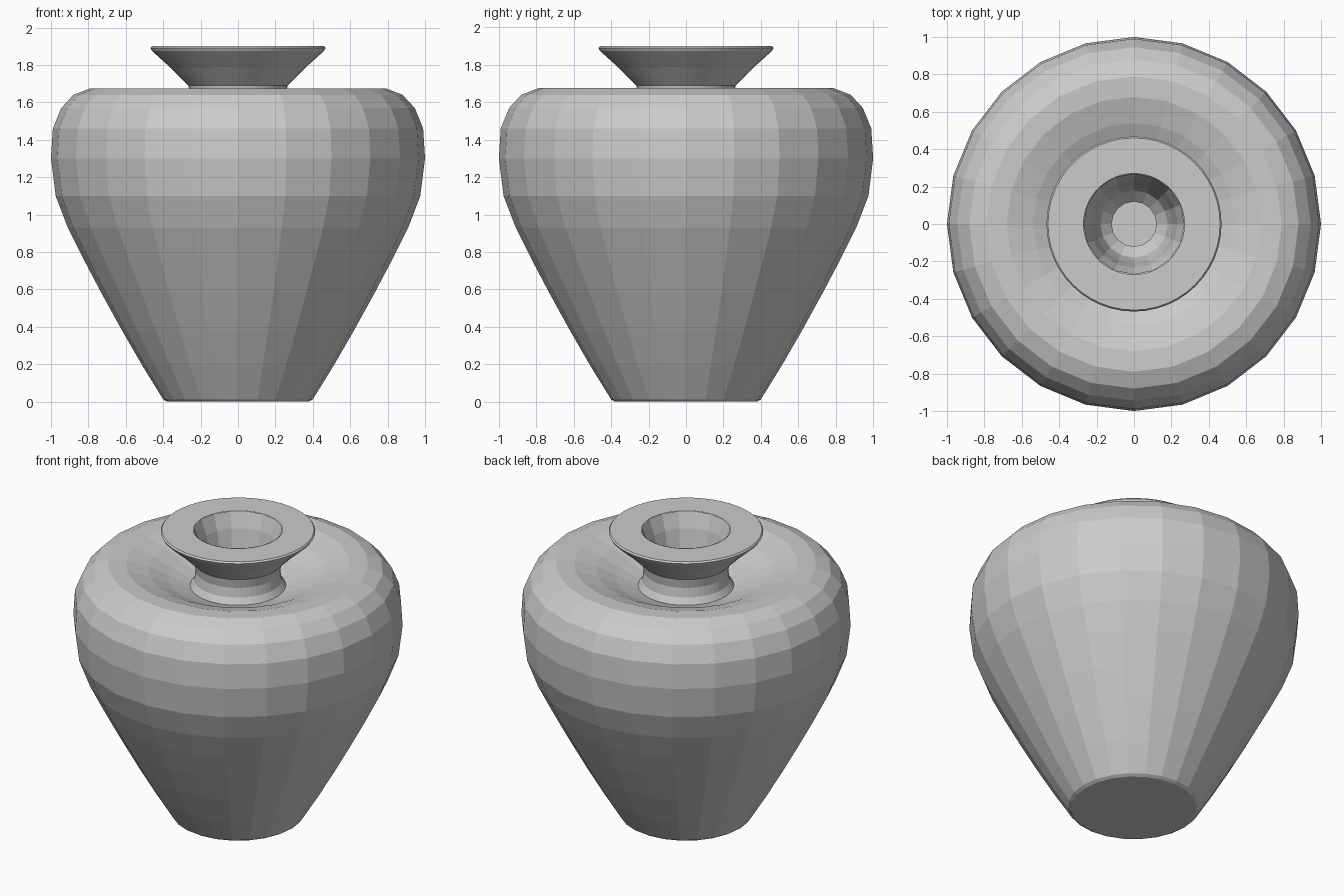
import bpy, bmesh
from math import sin, cos, pi

if "Cube" in bpy.data.objects:
    bpy.data.objects.remove(bpy.data.objects["Cube"])


def lathe(name, profile, sides, cap_bottom=False):
    """Revolve (radius, height) points about z into flat facets."""
    bm = bmesh.new()
    rings = [[bm.verts.new((r * cos(2 * pi * i / sides), r * sin(2 * pi * i / sides), z))
              for i in range(sides)] for r, z in profile]
    for a, b in zip(rings, rings[1:]):
        for i in range(sides):
            j = (i + 1) % sides
            bm.faces.new((a[i], a[j], b[j], b[i]))
    if cap_bottom:
        bm.faces.new(rings[0][::-1])
    mesh = bpy.data.meshes.new(name)
    bm.to_mesh(mesh)
    bm.free()
    obj = bpy.data.objects.new(name, mesh)
    bpy.context.collection.objects.link(obj)
    return obj


# Body: narrow foot, broad shoulder, dipping in towards the neck
lathe("body", [(0.38, 0), (0.40, 0.012), (0.51, 0.19), (0.62, 0.38), (0.73, 0.58),
               (0.83, 0.77), (0.91, 0.93), (0.975, 1.1), (1.0, 1.3), (0.99, 1.46),
               (0.945, 1.57), (0.88, 1.64), (0.79, 1.675), (0.68, 1.672),
               (0.54, 1.63), (0.42, 1.575), (0.29, 1.53)], 24, cap_bottom=True)

# Neck: short waist, flared collar and flat lip
lathe("neck_and_lip", [(0.29, 1.53), (0.265, 1.57), (0.255, 1.63), (0.265, 1.69),
                       (0.36, 1.785), (0.46, 1.875), (0.468, 1.89),
                       (0.46, 1.9), (0.27, 1.9)], 48)

# Mouth: rough funnel narrowing down into the body
lathe("mouth", [(0.27, 1.9), (0.235, 1.8), (0.21, 1.66), (0.18, 1.56), (0.12, 1.5)], 16)
